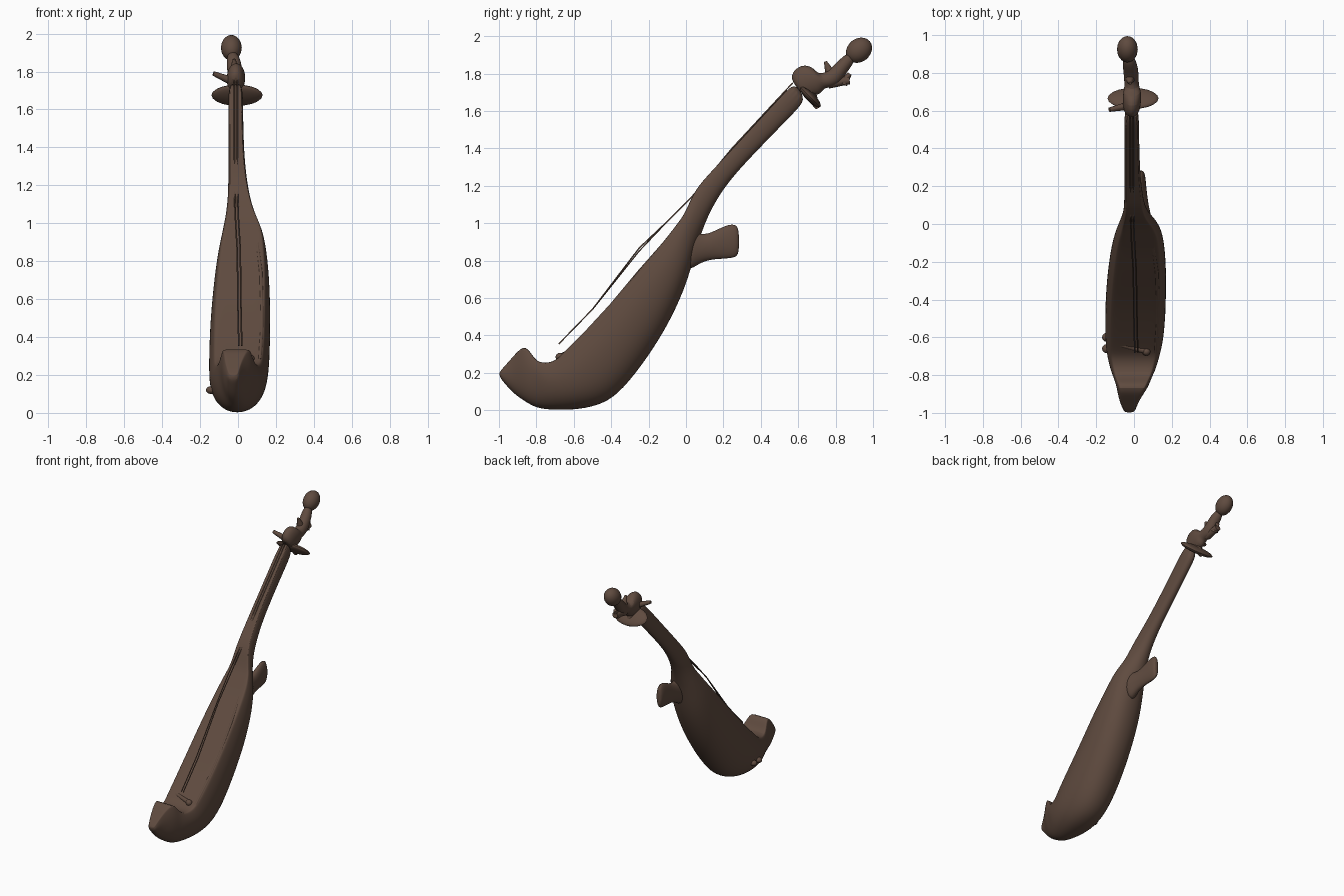
import bpy, bmesh, math
from mathutils import Vector

cube = bpy.data.objects.get("Cube")
if cube:
    bpy.data.objects.remove(cube, do_unlink=True)

wood = bpy.data.materials.new("dark_brown_wood")
wood.use_nodes = True
BROWN = (0.115, 0.07, 0.05, 1)
wood.diffuse_color = BROWN
shader = wood.node_tree.nodes["Principled BSDF"]
shader.inputs["Base Color"].default_value = BROWN
shader.inputs["Roughness"].default_value = 0.8


def finish(bm, name, subdivisions=0, angle=40):
    """Turn a bmesh into a named, shaded wooden object."""
    bmesh.ops.recalc_face_normals(bm, faces=bm.faces)
    mesh = bpy.data.meshes.new(name)
    bm.to_mesh(mesh)
    bm.free()
    mesh.materials.append(wood)
    obj = bpy.data.objects.new(name, mesh)
    bpy.context.collection.objects.link(obj)
    if subdivisions:
        mod = obj.modifiers.new("Smooth", "SUBSURF")
        mod.levels = mod.render_levels = subdivisions
    bpy.ops.object.select_all(action="DESELECT")
    obj.select_set(True)
    bpy.context.view_layer.objects.active = obj
    bpy.ops.object.shade_smooth_by_angle(angle=math.radians(angle))
    return obj


def loft(name, sections, profile, subdivisions=2):
    """Skin sections (front y, z, back y, z, x min, x max) with an outline
    given as (across -1..1, depth 0..1)."""
    bm = bmesh.new()
    rings = []
    for fy, fz, by, bz, x0, x1 in sections:
        ring = []
        for s, d in profile:
            x = (x0 + x1) / 2 + s * (x1 - x0) / 2
            ring.append(bm.verts.new((x, fy + d * (by - fy), fz + d * (bz - fz))))
        rings.append(ring)
    n = len(profile)
    for a, b in zip(rings, rings[1:]):
        for i in range(n):
            j = (i + 1) % n
            bm.faces.new((a[i], a[j], b[j], b[i]))
    bm.faces.new(rings[0])
    bm.faces.new(rings[-1])
    return finish(bm, name, subdivisions)


def ball(name, center, radii, tilt=0):
    """Ellipsoid, tilted about x."""
    bm = bmesh.new()
    bmesh.ops.create_uvsphere(bm, u_segments=20, v_segments=12, radius=1)
    bmesh.ops.scale(bm, vec=radii, verts=bm.verts)
    obj = finish(bm, name)
    obj.location = center
    obj.rotation_euler.x = math.radians(tilt)


def rod(name, start, end, r0, r1, sides=10):
    """Tapered rod between two points."""
    a, b = Vector(start), Vector(end)
    bm = bmesh.new()
    bmesh.ops.create_cone(bm, cap_ends=True, segments=sides, radius1=r0,
                          radius2=r1, depth=(b - a).length)
    obj = finish(bm, name)
    obj.location = (a + b) / 2
    obj.rotation_euler = (b - a).to_track_quat("Z", "Y").to_euler()


def wire(name, points, radius):
    """Thin tube along a path."""
    curve = bpy.data.curves.new(name, "CURVE")
    curve.dimensions = "3D"
    curve.bevel_depth = radius
    curve.bevel_resolution = 1
    curve.use_fill_caps = True
    spline = curve.splines.new("POLY")
    spline.points.add(len(points) - 1)
    for p, co in zip(spline.points, points):
        p.co = (*co, 1)
    curve.materials.append(wood)
    obj = bpy.data.objects.new(name, curve)
    bpy.context.collection.objects.link(obj)


# Outlines: a flat-fronted bowl and a plain rounded section
HALF = [(0.45, 0), (0.8, 0), (0.86, 0.02), (1.02, 0.25), (1.02, 0.5),
        (0.88, 0.76), (0.52, 0.97)]
BOWL = [(0, 0)] + HALF + [(0, 1.03)] + [(-s, d) for s, d in reversed(HALF)]
ROUND = [(1.05 * math.sin(k * math.pi / 5), 0.5 - 0.53 * math.cos(k * math.pi / 5))
         for k in range(10)]

# Bowl-backed body with its upturned foot, running into the neck
body = [
    (-1.0, .2, -.995, .175, -.05, 0),
    (-.98, .225, -.97, .145, -.06, .01),
    (-.93, .28, -.92, .09, -.08, .03),
    (-.865, .355, -.86, .05, -.09, .075),
    (-.825, .3, -.8, .015, -.105, .09),
    (-.79, .25, -.72, .005, -.125, .115),
    (-.71, .255, -.6, .005, -.145, .14),
    (-.66, .3, -.48, .025, -.15, .155),
    (-.53, .43, -.37, .08, -.15, .165),
    (-.4, .57, -.24, .24, -.145, .167),
    (-.25, .75, -.12, .42, -.13, .167),
    (-.12, .9, -.03, .6, -.11, .155),
    (-.06, .98, .02, .74, -.09, .14),
    (-.02, 1.03, .055, .87, -.075, .115),
    (.01, 1.09, .085, .96, -.062, .085),
    (.05, 1.18, .125, 1.06, -.052, .06),
    (.12, 1.26, .2, 1.19, -.05, .045),
    (.25, 1.4, .315, 1.325, -.05, .03),
    (.5, 1.67, .575, 1.59, -.05, .025),
    (.58, 1.755, .65, 1.67, -.05, .025),
]
loft("body_and_neck", body, BOWL)

# Broad tab on the back of the body
tab = [
    (0, .97, 0, .74, -.02, .1),
    (.05, .95, .05, .77, 0, .09),
    (.11, .935, .11, .805, .005, .075),
    (.2, .985, .2, .81, .005, .065),
    (.26, 1.0, .26, .815, .005, .06),
    (.285, .97, .285, .835, .015, .05),
]
loft("back_tab", tab, ROUND)

# Peg box: swollen head, then a narrow waisted stem
head = [
    (.555, 1.765, .64, 1.665, -.05, .025),
    (.575, 1.82, .67, 1.68, -.06, .035),
    (.625, 1.85, .72, 1.69, -.06, .04),
    (.68, 1.835, .735, 1.72, -.055, .035),
    (.71, 1.79, .76, 1.725, -.05, .025),
    (.77, 1.82, .82, 1.74, -.055, .025),
    (.81, 1.865, .86, 1.81, -.06, .02),
    (.87, 1.92, .91, 1.87, -.06, 0),
]
loft("peg_box", head, ROUND)
ball("ball_finial", (-.035, .925, 1.925), (.055, .075, .062), 40)

# Flat collar across the neck, with spikes and pegs around the head
ball("head_collar", (-.005, .665, 1.675), (.135, .075, .024), -45)
rod("collar_spike", (-.01, .66, 1.7), (-.01, .705, 1.615), .035, .012)
rod("side_peg", (-.01, .63, 1.74), (-.13, .605, 1.79), .025, .012)
rod("front_spike", (-.02, .775, 1.79), (-.02, .745, 1.865), .03, .008)
rod("back_spike", (-.02, .76, 1.75), (-.02, .875, 1.765), .03, .022)
rod("back_spike_tip", (-.02, .84, 1.745), (-.02, .875, 1.8), .024, .012)

# Strings stretched above the face and along the neck
for label, shift in (("left", .008), ("right", -.008)):
    wire(label + "_string", [
        (.012 + shift, -.68, .355), (.008 + shift, -.5, .54),
        (.004 + shift, -.25, .86 + shift), (-.005 + shift, -.1, 1.01),
        (-.01 + shift, .03, 1.14), (-.012 + shift, .25, 1.405),
        (-.012 + shift, .57, 1.75)], .004)

# Crossbar at the foot of the face, its knobs and the raised rim
rod("crossbar", (-.12, -.625, .31), (.07, -.675, .285), .014, .016)
ball("crossbar_end", (.065, -.675, .285), (.022, .022, .022))
for y in (-.6, -.66):
    ball("side_knob", (-.143, y, .12), (.026, .024, .02))
wire("left_rim", [(.115, -.67, .28), (.125, -.52, .43), (.126, -.4, .56),
                  (.12, -.25, .74), (.1, -.1, .91)], .011)
